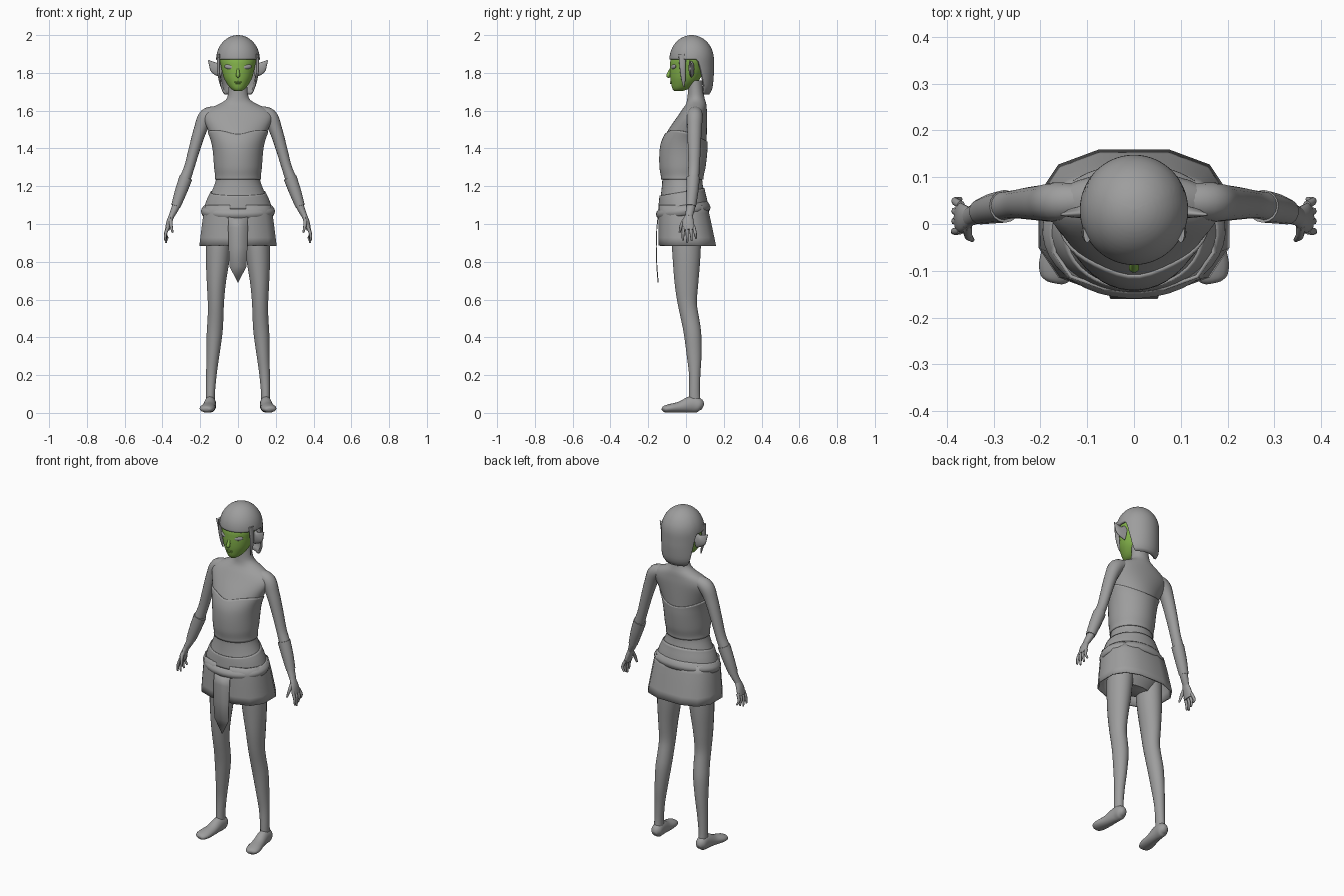
import bpy, bmesh
from math import sin, cos, pi, copysign
from mathutils import Vector

if "Cube" in bpy.data.objects:
    bpy.data.objects.remove(bpy.data.objects["Cube"])


def material(name, rgb):
    m = bpy.data.materials.new(name)
    m.use_nodes = True
    m.diffuse_color = (*rgb, 1)
    m.node_tree.nodes["Principled BSDF"].inputs["Base Color"].default_value = (*rgb, 1)
    return m


GREY = material("plain_grey", (0.34, 0.34, 0.34))
GREEN = material("green_skin", (0.23, 0.45, 0.07))


def finish(name, bm, mat, thick=0, angle=0.9):
    bmesh.ops.remove_doubles(bm, verts=bm.verts, dist=0.0002)
    bmesh.ops.recalc_face_normals(bm, faces=bm.faces)
    mesh = bpy.data.meshes.new(name)
    bm.to_mesh(mesh)
    bm.free()
    mesh.materials.append(mat)
    ob = bpy.data.objects.new(name, mesh)
    bpy.context.collection.objects.link(ob)
    if thick:
        mod = ob.modifiers.new("thickness", 'SOLIDIFY')
        mod.thickness = thick
        mod.offset = -1
    bpy.ops.object.select_all(action='DESELECT')
    ob.select_set(True)
    bpy.context.view_layer.objects.active = ob
    bpy.ops.object.shade_smooth_by_angle(angle=angle)
    return ob


def smooth(pts, n=5):
    """Catmull-Rom curve through rows of numbers."""
    out = []
    for i in range(len(pts) - 1):
        a, b, c, d = (pts[max(0, min(len(pts) - 1, i + k))] for k in (-1, 0, 1, 2))
        for j in range(n):
            t = j / n
            out.append([q + t * (r - p) / 2 + t * t * (p - 2.5 * q + 2 * r - s / 2)
                        + t ** 3 * (1.5 * (q - r) + (s - p) / 2)
                        for p, q, r, s in zip(a, b, c, d)])
    return out + [list(pts[-1])]


def lookup(prof, z):
    """Profile row (centre x, half width, front y, back y) at a height."""
    z = max(prof[0][0], min(prof[-1][0], z))
    for a, b in zip(prof, prof[1:]):
        if z <= b[0]:
            t = (z - a[0]) / max(b[0] - a[0], 1e-6)
            return [p + t * (q - p) for p, q in zip(a[1:], b[1:])]
    return prof[-1][1:]


def bridge(bm, rings, caps):
    for a, b in zip(rings, rings[1:]):
        for i in range(len(a)):
            k = (i + 1) % len(a)
            bm.faces.new((a[i], a[k], b[k], b[i]))
    if caps:
        bm.faces.new(rings[0])
        bm.faces.new(rings[-1])


def shell(name, prof, low, high, mat=GREY, off=lambda t: 0, rows=24, sides=40,
          caps=False, thick=0, power=1, mirror=1, ease=False):
    """Upright skin over a profile, its hems given by angle from the front."""
    bm = bmesh.new()
    rings = []
    for r in range(rows + 1):
        t = r / rows
        ring = []
        for i in range(sides):
            a = 2 * pi * (i + 0.5) / sides
            z = low(a) + (high(a) - low(a)) * (sin(t * pi / 2) if ease else t)
            cx, rx, yf, yb = lookup(prof, z)
            sx, sy = (copysign(abs(v) ** power, v) for v in (sin(a), cos(a)))
            o = off(t)
            ring.append(bm.verts.new((mirror * (cx + (rx + o) * sx),
                                      (yf + yb) / 2 - ((yb - yf) / 2 + o) * sy, z)))
        rings.append(ring)
    bridge(bm, rings, caps)
    return finish(name, bm, mat, thick)


def tube(name, path, mirror=1, ref=(0, 1, 0), sides=16, mat=GREY):
    """Tapered limb along rows of x, y, z and two radii."""
    pts = smooth(path)
    bm = bmesh.new()
    rings = []
    for i, p in enumerate(pts):
        ahead, behind = pts[min(i + 1, len(pts) - 1)], pts[max(i - 1, 0)]
        d = (Vector(ahead[:3]) - Vector(behind[:3])).normalized()
        u = d.cross(Vector(ref)).normalized()
        v = u.cross(d)
        ring = []
        for k in range(sides):
            a = 2 * pi * k / sides
            co = Vector(p[:3]) + u * p[3] * cos(a) + v * p[4] * sin(a)
            ring.append(bm.verts.new((mirror * co.x, co.y, co.z)))
        rings.append(ring)
    bridge(bm, rings, True)
    return finish(name, bm, mat)


def level(z):
    return lambda a: z


def ellipsoid(name, loc, scale, turn, mat):
    bpy.ops.mesh.primitive_uv_sphere_add(segments=20, ring_count=12, location=loc, rotation=turn)
    ob = bpy.context.object
    ob.name = name
    ob.scale = scale
    ob.data.materials.append(mat)
    bpy.ops.object.shade_smooth()


# Torso, neck and the clothes that follow its shape
body = smooth([
    (.88, 0, .10, -.05, .06), (.95, 0, .165, -.11, .10), (1.05, 0, .178, -.138, .115),
    (1.12, 0, .163, -.138, .108), (1.18, 0, .136, -.13, .094), (1.24, 0, .116, -.126, .086),
    (1.3, 0, .121, -.135, .098), (1.38, 0, .127, -.135, .107), (1.44, 0, .138, -.124, .109),
    (1.5, 0, .16, -.093, .111), (1.57, 0, .185, -.045, .112), (1.61, 0, .155, -.018, .11),
    (1.635, 0, .1, 0, .108), (1.66, 0, .062, .006, .1), (1.7, 0, .051, .01, .092),
    (1.76, 0, .048, .01, .085)])
shell("torso", body, level(.88), level(1.76), rows=60, caps=True)
shell("bodice", body, level(1.235),
      lambda a: 1.465 + .03 * cos(a) + .02 * sin(a) ** 2 - .02 * max(0, cos(a)) ** 12,
      off=lambda t: .006, thick=.008)
shell("waistband", body, level(1.08), lambda a: 1.17 - .02 * cos(a),
      off=lambda t: .006, rows=8, thick=.008)

# Skirt, rolled belt and hanging front panel
skirt = [(.885, 0, .21, -.15, .163), (1.04, 0, .19, -.148, .13), (1.1, 0, .178, -.145, .115)]
shell("skirt", skirt, level(.885), level(1.1), rows=5, sides=12, power=.75, thick=.008)
shell("belt", skirt, lambda a: 1.045 - .02 * cos(a), lambda a: 1.1 - .02 * cos(a),
      off=lambda t: .014 * sin(pi * t) - .002, rows=8, thick=.01)
bm = bmesh.new()
panel = [[bm.verts.new((s * w, y, z)) for s in (-1, 1)] for z, y, w in
         ((1.04, -.15, .05), (.98, -.157, .052), (.88, -.16, .05), (.775, -.157, .045), (.69, -.15, .001))]
for a, b in zip(panel, panel[1:]):
    bm.faces.new((a[0], a[1], b[1], b[0]))
finish("front_panel", bm, GREY, thick=.005)

# Head and face
head = smooth([
    (1.703, 0, .018, -.062, -.02), (1.718, 0, .04, -.073, .02), (1.75, 0, .063, -.08, .06),
    (1.78, 0, .077, -.084, .08), (1.83, 0, .089, -.085, .1), (1.88, 0, .095, -.078, .11),
    (1.95, 0, .06, -.03, .08)])
shell("head", head, level(1.703), level(1.95), mat=GREEN, caps=True)
tube("nose", [(0, -.078, 1.825, .006, .006), (0, -.088, 1.8, .009, .01),
              (0, -.093, 1.785, .011, .011), (0, -.086, 1.776, .004, .005)], mat=GREEN)
for z, w in ((1.752, .02), (1.745, .016)):
    ellipsoid("lip", (0, -.079, z), (w, .006, .004), (0, 0, 0), GREEN)

# Hair: a dome with a short fringe and a long back
dome = [(1.87 + .13 * cos(k * pi / 24), 0, .116 * sin(k * pi / 24),
         .03 - .118 * sin(k * pi / 24), .03 + .118 * sin(k * pi / 24)) for k in range(12, -1, -1)]
hair = smooth([(1.68, 0, .09, -.04, .12), (1.72, 0, .11, -.06, .14),
               (1.8, 0, .115, -.083, .148)]) + dome


def hair_hem(a):
    a = min(a, 2 * pi - a)
    t = max(0, min(1, (a - 1.8) / .5))
    return 1.872 - .187 * t * t * (3 - 2 * t)


shell("hair", hair, hair_hem, level(2), rows=28, sides=72, thick=.012, ease=True)

leg = smooth([
    (.04, .145, .024, .015, .08), (.1, .146, .024, .016, .074), (.2, .141, .028, .016, .076),
    (.3, .133, .034, .004, .082), (.42, .124, .042, -.012, .081), (.5, .119, .042, -.028, .07),
    (.58, .117, .043, -.045, .058), (.68, .115, .05, -.06, .065), (.8, .108, .062, -.07, .075),
    (.9, .102, .067, -.075, .08), (1.02, .095, .07, -.07, .085)])

for s, side in ((1, "left"), (-1, "right")):
    # Eyes, ears and locks of hair beside the face
    ellipsoid(side + "_eye", (s * .049, -.066, 1.832), (.026, .008, .012), (0, -s * .15, s * .45), GREY)
    tube(side + "_ear", [(.085, .03, 1.82, .045, .014), (.118, .025, 1.826, .034, .012),
                         (.138, .022, 1.845, .018, .007), (.157, .02, 1.867, .002, .002)], s)
    tube(side + "_lock", [(.1, -.02, 1.9, .008, .02), (.104, -.018, 1.83, .008, .016),
                          (.098, -.014, 1.77, .006, .012), (.09, -.012, 1.725, .002, .003)], s)

    # Arm and cuff
    tube(side + "_arm", [
        (.11, .05, 1.595, .03, .035), (.165, .047, 1.57, .042, .042), (.199, .045, 1.5, .035, .038),
        (.23, .044, 1.4, .03, .034), (.258, .042, 1.3, .027, .03), (.287, .037, 1.22, .03, .03),
        (.322, .028, 1.11, .023, .025), (.353, .015, 1.04, .015, .02)], s)
    tube(side + "_cuff", [(.276, .038, 1.245, .035, .035), (.303, .033, 1.17, .032, .032),
                          (.329, .026, 1.095, .025, .027)], s)

    # Hand
    tube(side + "_palm", [(.349, .016, 1.05, .014, .019), (.364, .012, 1.01, .015, .03),
                          (.374, .014, .97, .012, .033)], s)
    for i in range(4):
        y = -.013 + .018 * i
        tip = .9 + .012 * abs(i - 1)
        tube(side + "_finger", [(.37, y, .985, .009, .009), (.383, y * 1.2, .95, .008, .008),
                                (.386 - .005 * i, y * 1.3, tip, .005, .005)], s, sides=8)
    tube(side + "_thumb", [(.357, 0, 1.03, .01, .012), (.355, -.023, .995, .009, .01),
                           (.346, -.034, .955, .005, .005)], s, sides=8)

    # Leg and foot
    shell(side + "_leg", leg, level(.04), level(1.02), rows=40, sides=24, caps=True, mirror=s)
    tube(side + "_foot", [
        (.145, .09, .032, .014, .014), (.146, .07, .04, .037, .03), (.148, .03, .045, .044, .031),
        (.154, -.03, .031, .03, .035), (.163, -.085, .024, .023, .04),
        (.168, -.115, .02, .017, .032), (.17, -.125, .018, .008, .018)], s, ref=(1, 0, 0))
